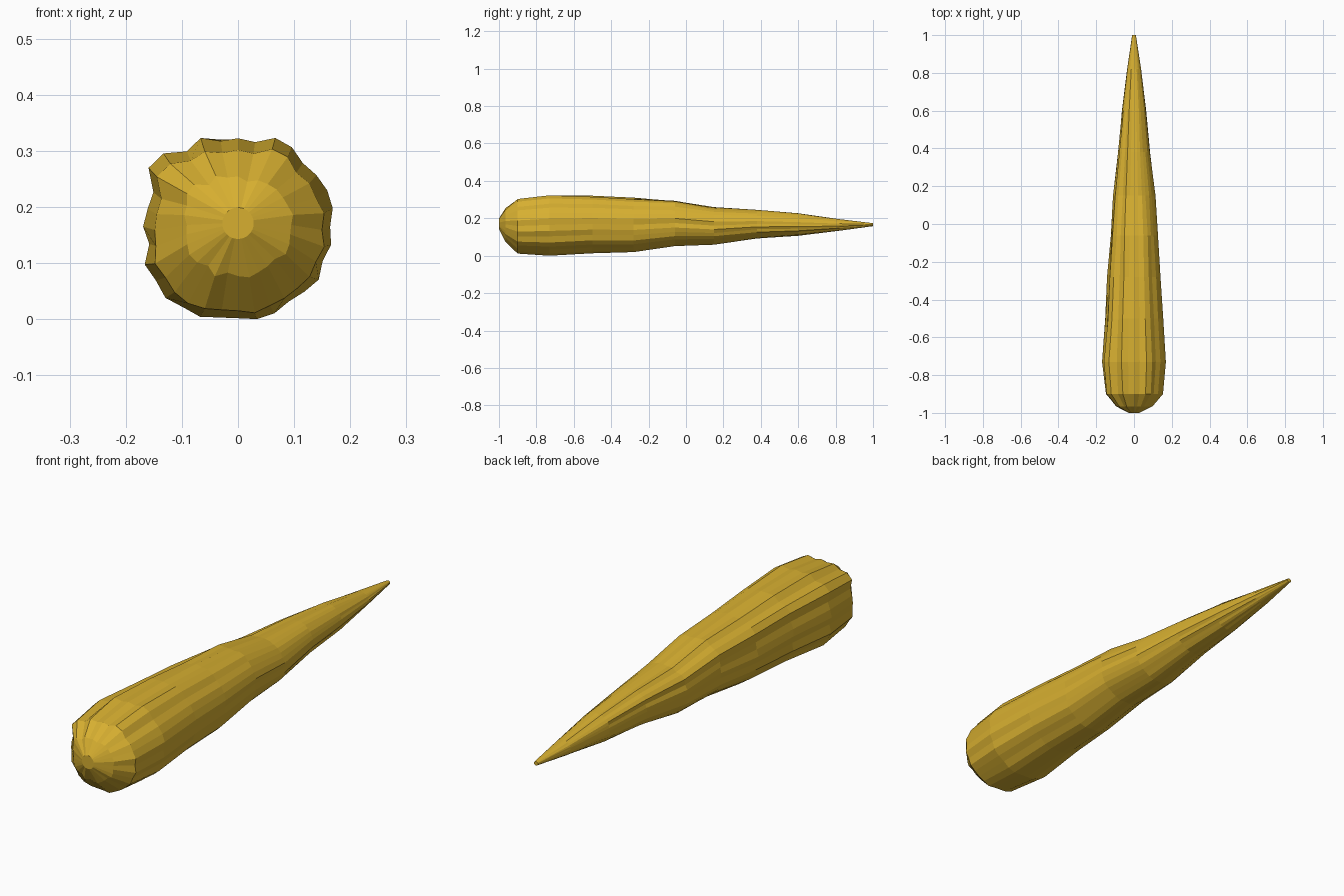
import bpy, bmesh, math, random

random.seed(7)
SIDES = 32

cube = bpy.data.objects.get("Cube")
if cube:
    bpy.data.objects.remove(cube, do_unlink=True)

# One earthy yellow for the whole root
skin = bpy.data.materials.new("root_yellow")
skin.use_nodes = True
colour = (0.68, 0.43, 0.03, 1)
skin.diffuse_color = colour
bsdf = skin.node_tree.nodes["Principled BSDF"]
bsdf.inputs["Base Color"].default_value = colour
bsdf.inputs["Roughness"].default_value = 0.8

# Uneven ribs around the widest ring, clockwise from the top, in thousandths
ribs = [163, 159, 177, 176, 166, 171, 175, 175, 167, 172, 166, 176, 170, 166, 173, 174,
        169, 171, 180, 179, 186, 179, 183, 164, 172, 167, 166, 195, 191, 167, 177, 161]
mean = sum(ribs) / SIDES

# Rings from crown to tip: y, half width, half height, centre height, rib strength, noise
rings = [
    (-1.00, .028, .028, .178, 0, 0),
    (-.965, .098, .090, .175, .8, .07),
    (-.90, .153, .150, .166, .9, .03),
    (-.73, .170, .167, .172, 1, 0),
    (-.50, .155, .157, .177, .6, .015),
    (-.28, .140, .147, .173, .6, .025),
    (-.06, .126, .123, .182, .5, .035),
    (.15, .112, .103, .168, .5, .035),
    (.38, .085, .078, .177, .5, .04),
    (.60, .065, .060, .175, .4, .04),
    (.82, .037, .031, .172, .3, .04),
    (1.00, .010, .008, .173, 0, 0),
]

# Loft the root skin through the rings and cap both ends
bm = bmesh.new()
loops = []
for y, width, height, centre, strength, noise in rings:
    loop = []
    for i, rib in enumerate(ribs):
        a = math.tau * i / SIDES
        r = 1 + strength * (rib / mean - 1) + random.uniform(-noise, noise)
        loop.append(bm.verts.new((width * r * math.sin(a), y, centre + height * r * math.cos(a))))
    loops.append(loop)
for near, far in zip(loops, loops[1:]):
    for i in range(SIDES):
        j = (i + 1) % SIDES
        bm.faces.new((near[i], near[j], far[j], far[i]))
bm.faces.new(loops[0])
bm.faces.new(loops[-1])
bmesh.ops.recalc_face_normals(bm, faces=bm.faces)

# Rest the root on the ground
lowest = min(v.co.z for v in bm.verts)
bmesh.ops.translate(bm, verts=bm.verts, vec=(0, 0, -lowest))

mesh = bpy.data.meshes.new("root")
bm.to_mesh(mesh)
bm.free()
mesh.materials.append(skin)
root = bpy.data.objects.new("root", mesh)
bpy.context.collection.objects.link(root)
